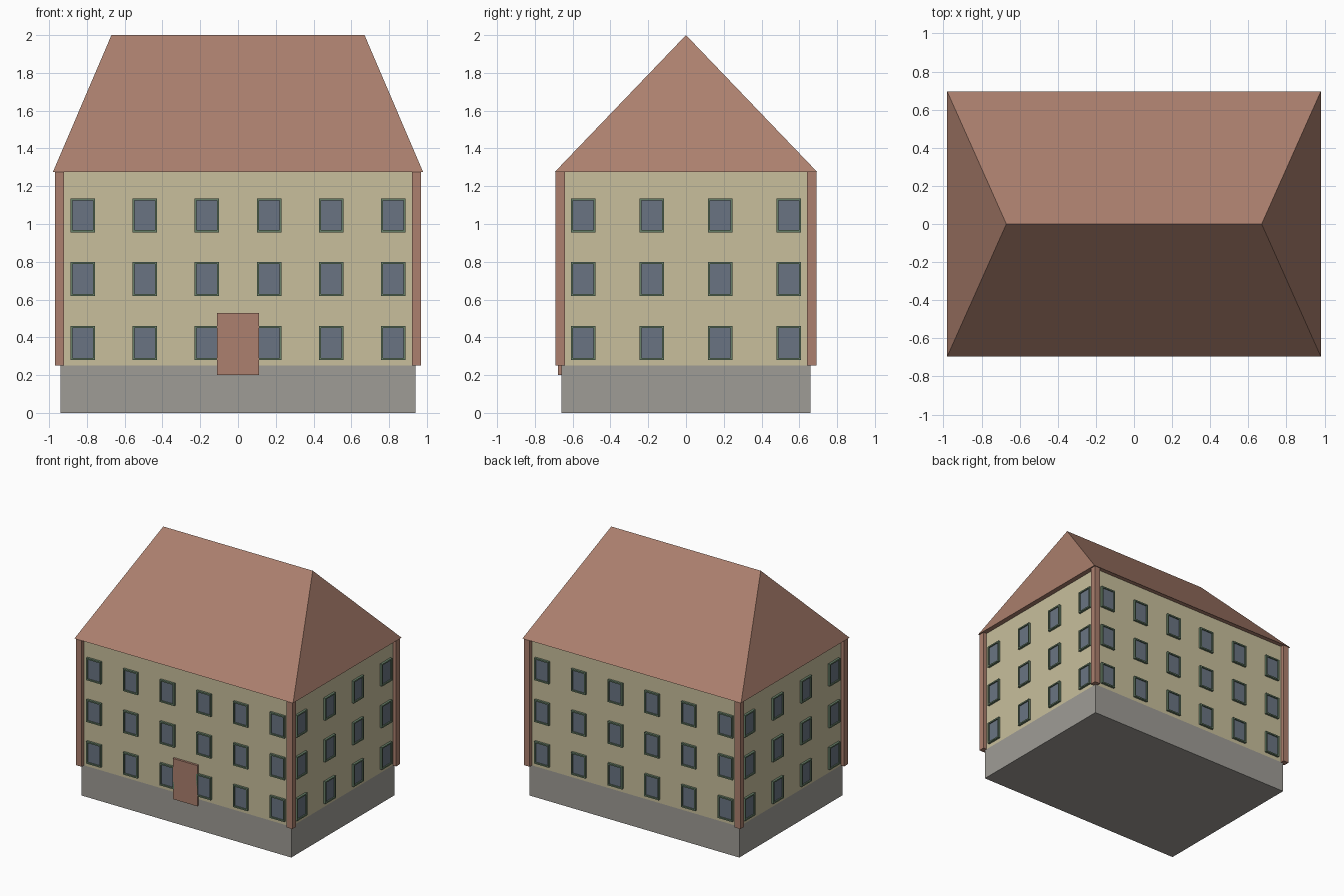
import bpy
import bmesh
from mathutils import Matrix, Vector
from math import pi

cube = bpy.data.objects.get("Cube")
if cube:
    bpy.data.objects.remove(cube, do_unlink=True)


def material(name, srgb):
    lin = [((c / 255 + 0.055) / 1.055) ** 2.4 for c in srgb]
    m = bpy.data.materials.new(name)
    m.use_nodes = True
    m.diffuse_color = (*lin, 1)
    m.node_tree.nodes["Principled BSDF"].inputs["Base Color"].default_value = (*lin, 1)
    return m


PLASTER = material("cream plaster", (200, 191, 156))
STONE = material("grey stone", (159, 156, 150))
TILE = material("terracotta", (172, 128, 110))
GLASS = material("blue grey glass", (106, 116, 130))
FRAME = material("green frame", (104, 128, 104))


def add_box(bm, lo, hi, matrix=Matrix(), mat=0):
    lo, hi = Vector(lo), Vector(hi)
    place = matrix @ Matrix.Translation((lo + hi) / 2) @ Matrix.Diagonal((*(hi - lo), 1))
    verts = bmesh.ops.create_cube(bm, size=1, matrix=place)["verts"]
    for f in {f for v in verts for f in v.link_faces}:
        f.material_index = mat


def finish(name, bm, *mats):
    bmesh.ops.recalc_face_normals(bm, faces=bm.faces)
    mesh = bpy.data.meshes.new(name)
    bm.to_mesh(mesh)
    bm.free()
    for m in mats:
        mesh.materials.append(m)
    obj = bpy.data.objects.new(name, mesh)
    bpy.context.collection.objects.link(obj)


def box(name, lo, hi, mat):
    bm = bmesh.new()
    add_box(bm, lo, hi)
    finish(name, bm, mat)


HX, HY = 0.94, 0.66            # half size of the walls
BASE, EAVES, TOP = 0.25, 1.275, 2.0

# Plinth, walls and door
box("plinth", (-HX, -HY, 0), (HX, HY, BASE), STONE)
box("walls", (-HX, -HY, BASE), (HX, HY, EAVES), PLASTER)
box("front_door", (-0.11, -HY - 0.018, 0.2), (0.11, -HY + 0.01, 0.53), TILE)

# Corner posts
for sx, side in ((-1, "right"), (1, "left")):
    for sy, end in ((-1, "front"), (1, "back")):
        x, y = sx * 0.945, sy * 0.665
        box(f"{end}_{side}_corner_post", (x - 0.025, y - 0.025, BASE),
            (x + 0.025, y + 0.025, EAVES), TILE)

# Hipped roof
bm = bmesh.new()
eave = [bm.verts.new((x, y, EAVES)) for x, y in
        ((-0.98, -0.695), (0.98, -0.695), (0.98, 0.695), (-0.98, 0.695))]
ridge = [bm.verts.new((x, 0, TOP)) for x in (-0.67, 0.67)]
a, b, c, d = eave
for face in ((a, b, ridge[1], ridge[0]), (c, d, ridge[0], ridge[1]),
             (b, c, ridge[1]), (d, a, ridge[0]), (d, c, b, a)):
    bm.faces.new(face)
finish("hipped_roof", bm, TILE)


# Windows: a raised frame around a glass pane, in rows on each wall
def window(bm, matrix, x, z, wall, w=0.065, h=0.09, bar=0.011, out=0.018):
    for s in (-1, 1):
        cx, cz = x + s * (w - bar / 2), z + s * (h - bar / 2)
        add_box(bm, (cx - bar / 2, -wall - out, z - h), (cx + bar / 2, -wall, z + h), matrix, 0)
        add_box(bm, (x - w + bar, -wall - out, cz - bar / 2),
                (x + w - bar, -wall, cz + bar / 2), matrix, 0)
    add_box(bm, (x - w + bar, -wall - 0.008, z - h + bar),
            (x + w - bar, -wall, z + h - bar), matrix, 1)


for i, (name, count, step, wall) in enumerate((("front", 6, 0.329, HY), ("left", 4, 0.362, HX),
                                               ("back", 6, 0.329, HY), ("right", 4, 0.362, HX))):
    bm = bmesh.new()
    turn = Matrix.Rotation(i * pi / 2, 4, "Z")
    for z in (0.37, 0.708, 1.046):
        for k in range(count):
            window(bm, turn, (k - (count - 1) / 2) * step, z, wall)
    finish(f"{name}_windows", bm, FRAME, GLASS)
